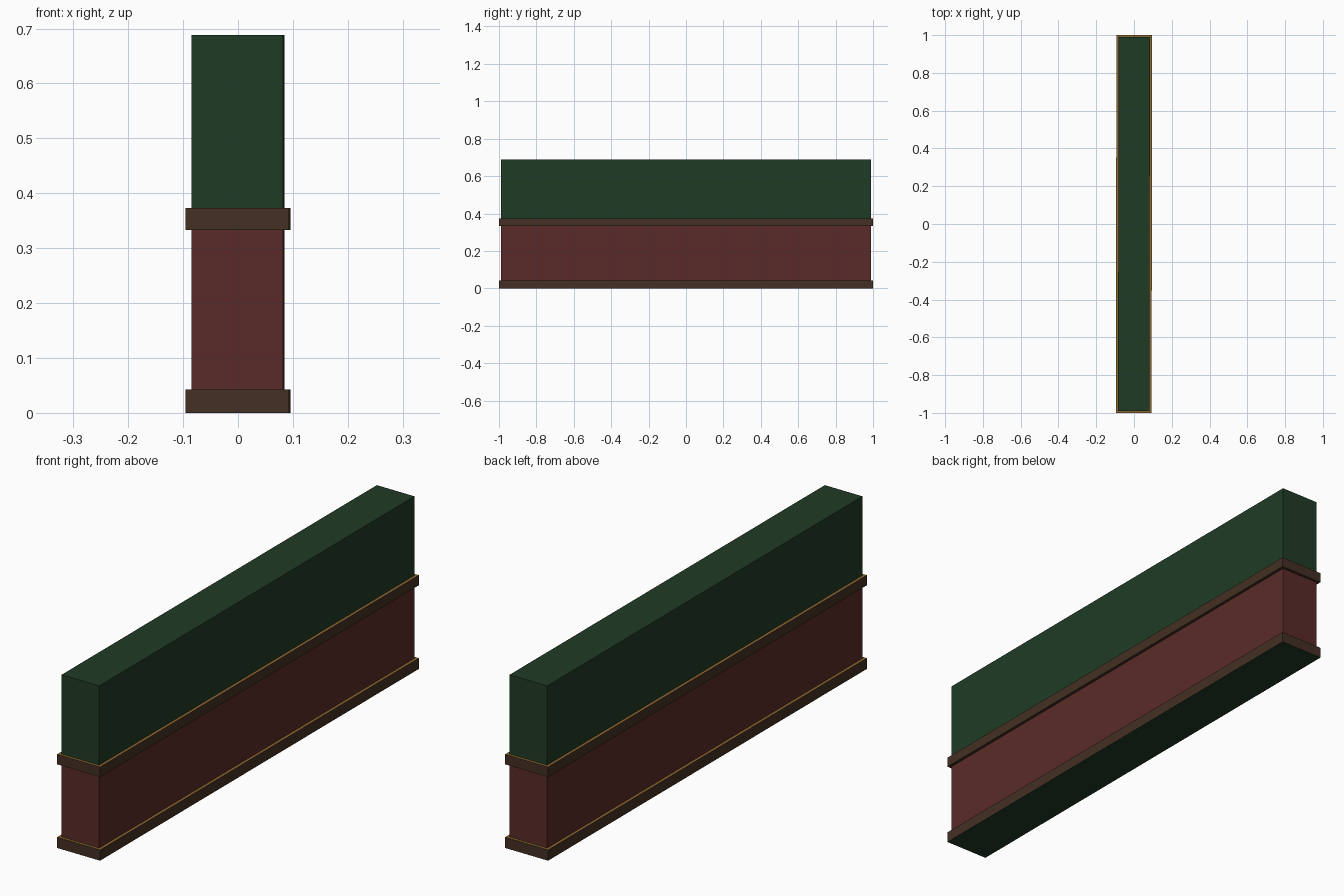
import bpy, bmesh

if "Cube" in bpy.data.objects:
    bpy.data.objects.remove(bpy.data.objects["Cube"])

TILT = -0.0015          # the wall sits very slightly turned about z
BODY = (0.083, 0.989)   # half width, half length of the wall panels
TRIM = (0.0945, 1.0)    # half width, half length of the rails


def material(name, rgb):
    m = bpy.data.materials.new(name)
    m.diffuse_color = (*rgb, 1)
    m.use_nodes = True
    m.node_tree.nodes["Principled BSDF"].inputs["Base Color"].default_value = m.diffuse_color
    return m


green = material("dark_green", (0.0145, 0.044, 0.0185))
red = material("dark_red", (0.102, 0.024, 0.021))
brown = material("dark_wood", (0.056, 0.029, 0.017))
gold = material("gold_edge", (0.27, 0.135, 0.03))


def stack(name, loops, mats, cap_bottom=None, cap_top=None):
    """Skin rectangular loops (half size, z); mats gives one material per band."""
    bm = bmesh.new()
    slots = []

    def paint(face, mat):
        if mat not in slots:
            slots.append(mat)
        face.material_index = slots.index(mat)

    rings = [[bm.verts.new((sx * h[0], sy * h[1], z))
              for sx, sy in ((-1, -1), (1, -1), (1, 1), (-1, 1))]
             for h, z in loops]
    for a, b, mat in zip(rings, rings[1:], mats):
        for i in range(4):
            j = (i + 1) % 4
            paint(bm.faces.new((a[i], a[j], b[j], b[i])), mat)
    if cap_bottom:
        paint(bm.faces.new(rings[0][::-1]), cap_bottom)
    if cap_top:
        paint(bm.faces.new(rings[-1]), cap_top)
    mesh = bpy.data.meshes.new(name)
    bm.to_mesh(mesh)
    bm.free()
    for m in slots:
        mesh.materials.append(m)
    ob = bpy.data.objects.new(name, mesh)
    ob.rotation_euler.z = TILT
    bpy.context.collection.objects.link(ob)


# Base rail: wooden sides, gold top ledge, green underside
stack("base_rail", [(TRIM, 0), (TRIM, 0.043), (BODY, 0.043)], [brown, gold],
      cap_bottom=green)
# Lower panel
stack("lower_panel", [(BODY, 0.043), (BODY, 0.333)], [red])
# Middle rail: wooden underside and sides, gold top ledge
stack("middle_rail", [(BODY, 0.333), (TRIM, 0.333), (TRIM, 0.373), (BODY, 0.373)],
      [brown, brown, gold])
# Upper panel with closed top
stack("upper_panel", [(BODY, 0.373), (BODY, 0.688)], [green], cap_top=green)
